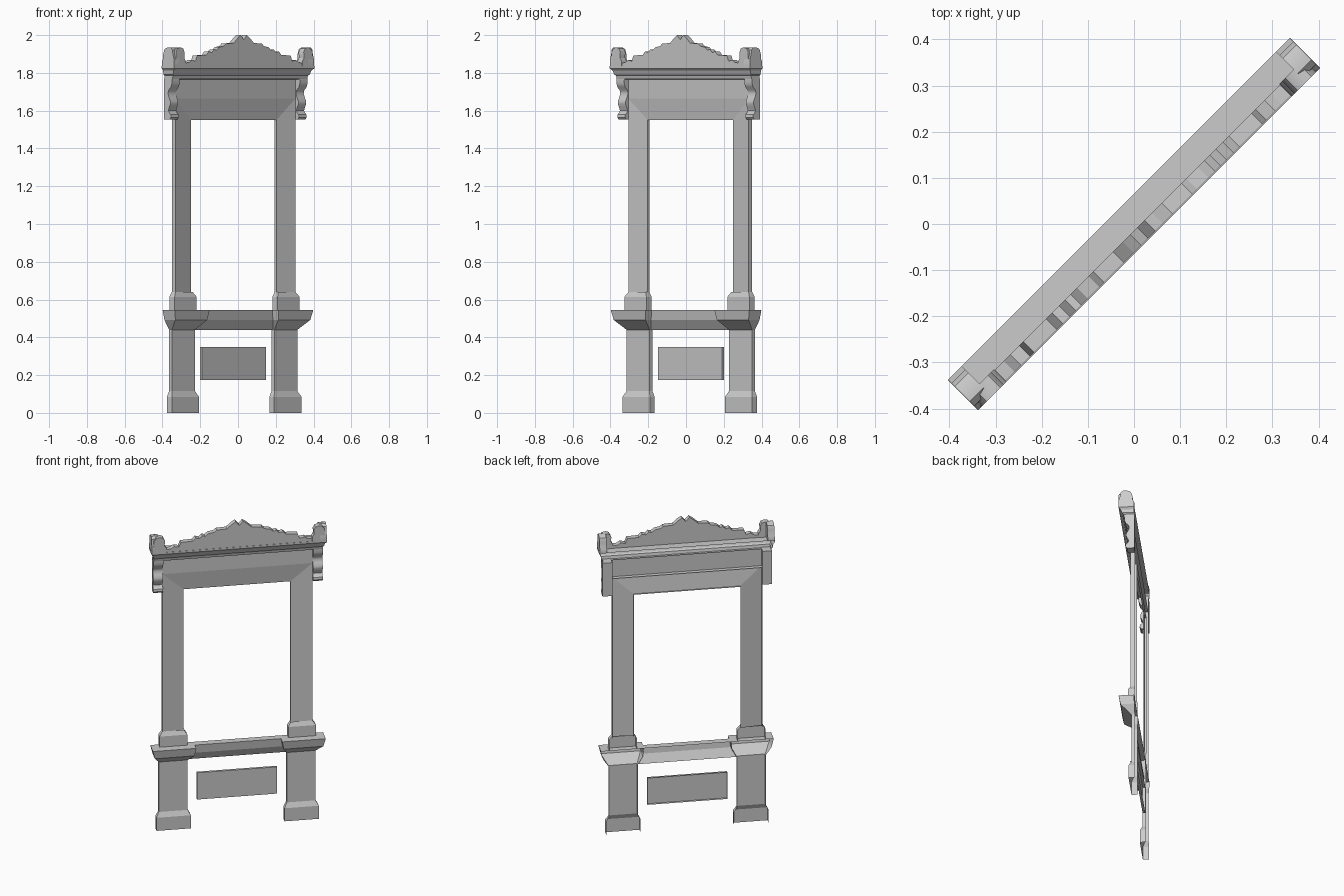
import bpy, bmesh, math

if "Cube" in bpy.data.objects:
    bpy.data.objects.remove(bpy.data.objects["Cube"])

BACK = 0.046           # local y of the open back; the front faces local -y
TURN = math.pi / 4     # the whole frame stands turned by 45 degrees


def finish(name, bm, mirror=False, smooth=False):
    me = bpy.data.meshes.new(name)
    bm.to_mesh(me)
    bm.free()
    ob = bpy.data.objects.new(name, me)
    bpy.context.collection.objects.link(ob)
    ob.rotation_euler.z = TURN
    if mirror:
        ob.modifiers.new("Mirror", "MIRROR").use_axis[0] = True
    if smooth:
        bpy.ops.object.select_all(action='DESELECT')
        ob.select_set(True)
        bpy.context.view_layer.objects.active = ob
        bpy.ops.object.shade_smooth_by_angle(angle=math.radians(35))
    return ob


def grid(name, rows, mirror=False, top=False, bottom=False):
    """Quads between rows of points, with optional end caps."""
    bm = bmesh.new()
    vs = [[bm.verts.new(p) for p in r] for r in rows]
    for a, b in zip(vs, vs[1:]):
        for j in range(len(a) - 1):
            bm.faces.new((a[j], a[j + 1], b[j + 1], b[j]))
    if top:
        bm.faces.new(vs[-1])
    if bottom:
        bm.faces.new(vs[0][::-1])
    return finish(name, bm, mirror)


def shell(name, levels, **kw):
    """Open-backed moulding from levels (z, left, right, front)."""
    rows = [[(a, BACK, z), (a, -n, z), (b, -n, z), (b, BACK, z)]
            for z, a, b, n in levels]
    return grid(name, rows, **kw)


def prism(name, start, end, mirror=False, smooth=False):
    """Solid between two matching outlines."""
    bm = bmesh.new()
    a = [bm.verts.new(p) for p in start]
    b = [bm.verts.new(p) for p in end]
    bm.faces.new(a)
    bm.faces.new(b[::-1])
    for i in range(len(a)):
        j = (i + 1) % len(a)
        bm.faces.new((a[i], b[i], b[j], a[j]))
    bmesh.ops.recalc_face_normals(bm, faces=bm.faces)
    return finish(name, bm, mirror, smooth)


# Lower legs with chamfered feet
shell("leg_foot", [(0, .281, .486, -.010), (.085, .281, .486, -.010),
                   (.115, .297, .47, -.025)], mirror=True)
shell("lower_leg", [(.115, .297, .47, -.025), (.44, .297, .47, -.025)], mirror=True)

# Sill: projecting end blocks and a set-back middle
shell("sill_block", [(.44, .297, .47, -.025), (.492, .267, .505, .036),
                     (.545, .258, .518, .046)], mirror=True, top=True)
shell("sill_middle", [(.44, -.297, .297, -.036), (.492, -.27, .27, -.006),
                      (.545, -.265, .265, .0)], top=True)

# Apron panel under the sill
shell("apron_panel", [(.175, -.24, .24, -.03), (.349, -.24, .24, -.03)],
      top=True, bottom=True)

# Plinths on the sill
shell("jamb_plinth", [(.545, .303, .468, -.006), (.614, .303, .468, -.006),
                      (.64, .32, .45, -.019)], mirror=True)

# Surround: sloped jambs mitred into the lintel
o, i = .45, .32
section = [(0, BACK), (0, .033), (1, .018), (1, BACK)]
stations = [((i, .625), (o, .625)), ((i, 1.55), (o, 1.665)), ((0, 1.55), (0, 1.665))]
grid("window_surround", [[((s[k][0]), y, s[k][1]) for k, y in section]
                         for s in stations], mirror=True)

# Frieze
shell("frieze", [(1.665, -o, o, -.018), (1.775, -o, o, -.018)])

# Cornice
shell("cornice", [(1.765, -.50, .50, -.015), (1.767, -.505, .505, .014),
                  (1.785, -.505, .505, .018), (1.792, -.512, .512, .026),
                  (1.812, -.515, .515, .034), (1.824, -.525, .525, .046),
                  (1.836, -.525, .525, .046)], top=True)

# Wavy side brackets
wave = [(.012, 1.77), (.013, 1.745), (.006, 1.725), (-.012, 1.708), (-.016, 1.69),
        (-.008, 1.67), (.002, 1.65), (.002, 1.635), (-.008, 1.615), (-.013, 1.60),
        (-.006, 1.588), (.004, 1.58), (.006, 1.565), (-.004, 1.553)]
outline = [(-BACK, 1.77)] + wave + [(-BACK, 1.553)]
prism("side_bracket", [(.45, -n, z) for n, z in outline],
      [(.508, -n, z) for n, z in outline], mirror=True, smooth=True)

# Carved crest: half outline mirrored into one board
half = [(.022, 2.0), (.045, 1.985), (.075, 1.958), (.135, 1.955), (.15, 1.942),
        (.185, 1.936), (.205, 1.92), (.222, 1.925), (.24, 1.908), (.262, 1.914),
        (.28, 1.895), (.35, 1.892), (.362, 1.862), (.39, 1.868), (.41, 1.855),
        (.445, 1.852), (.445, 1.834)]
crest = [(0, 1.975)] + half + [(-x, z) for x, z in reversed(half)]
prism("crest_board", [(x, -.044, z) for x, z in crest], [(x, -.01, z) for x, z in crest])

# Corner scrolls: a front leaf and a side return
leaf = [(.437, 1.834), (.437, 1.862), (.448, 1.88), (.446, 1.91), (.456, 1.928),
        (.475, 1.935), (.498, 1.93), (.512, 1.91), (.512, 1.88), (.523, 1.86), (.523, 1.834)]
prism("corner_leaf", [(x, -.046, z) for x, z in leaf],
      [(x, -.008, z) for x, z in leaf], mirror=True, smooth=True)
side = [(.046, 1.834), (.046, 1.87), (.036, 1.90), (.034, 1.922), (.02, 1.935),
        (-.004, 1.935), (-.026, 1.926), (-.036, 1.90), (-.036, 1.875),
        (-.046, 1.86), (-.046, 1.834)]
prism("corner_return", [(.482, -n, z) for n, z in side],
      [(.524, -n, z) for n, z in side], mirror=True, smooth=True)
